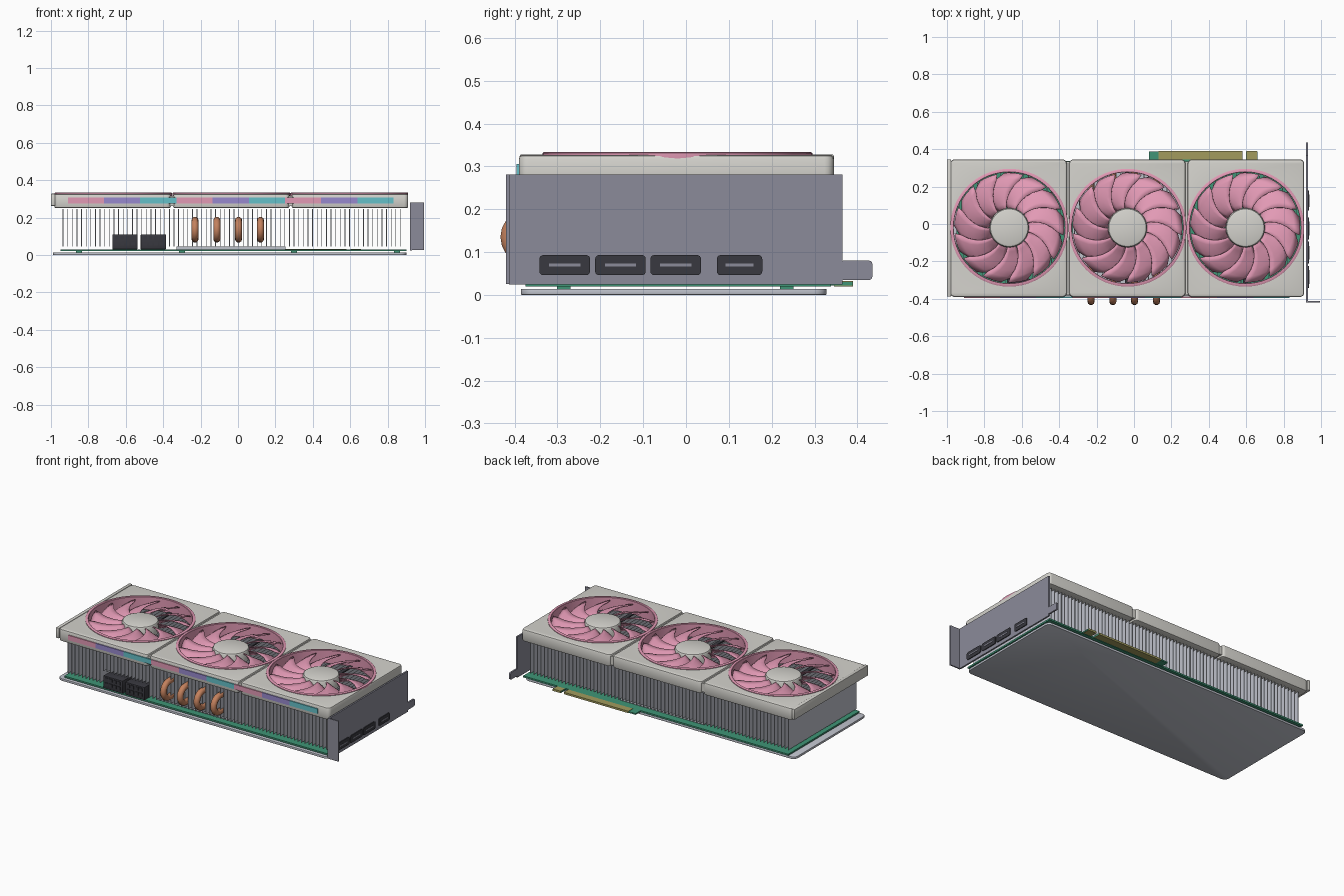
import bpy, bmesh, math
from mathutils import Matrix, Vector

if "Cube" in bpy.data.objects:
    bpy.data.objects.remove(bpy.data.objects["Cube"])


def material(name, r, g, b):
    m = bpy.data.materials.new(name)
    m.use_nodes = True
    m.diffuse_color = (r, g, b, 1)
    m.node_tree.nodes["Principled BSDF"].inputs["Base Color"].default_value = (r, g, b, 1)
    return m


WHITE = material("warm white", .66, .65, .61)
PINK = material("pink", .76, .32, .46)
PURPLE = material("lavender", .31, .25, .61)
TEAL = material("teal", .13, .53, .58)
GREEN = material("board green", .05, .30, .18)
GOLD = material("contact gold", .36, .33, .11)
COPPER = material("copper", .55, .22, .11)
GREY = material("bracket grey", .26, .26, .32)
SILVER = material("silver", .52, .54, .60)
DARK = material("charcoal", .04, .04, .05)


def finish(name, bm, mat, smooth=False):
    bmesh.ops.recalc_face_normals(bm, faces=bm.faces[:])
    me = bpy.data.meshes.new(name)
    bm.to_mesh(me)
    bm.free()
    ob = bpy.data.objects.new(name, me)
    bpy.context.collection.objects.link(ob)
    me.materials.append(mat)
    if smooth:
        bpy.ops.object.select_all(action="DESELECT")
        ob.select_set(True)
        bpy.context.view_layer.objects.active = ob
        bpy.ops.object.shade_smooth_by_angle(angle=math.radians(35))
    return ob


def add_box(bm, x, y, z):
    mid = [(a + b) / 2 for a, b in (x, y, z)]
    size = [b - a for a, b in (x, y, z)]
    mat = Matrix.Translation(mid) @ Matrix.Diagonal((*size, 1))
    bmesh.ops.create_cube(bm, size=1, matrix=mat)


def box(name, x, y, z, mat, corner=0, axis=2, edge=0):
    """Box with optional rounded corners about one axis and softened edges."""
    bm = bmesh.new()
    add_box(bm, x, y, z)
    if corner:
        along = [e for e in bm.edges
                 if abs((e.verts[0].co - e.verts[1].co).normalized()[axis]) > .9]
        bmesh.ops.bevel(bm, geom=along, offset=corner, segments=4, profile=.5, affect="EDGES")
    if edge:
        sharp = [e for e in bm.edges if e.calc_face_angle(0) > .9]
        bmesh.ops.bevel(bm, geom=sharp, offset=edge, segments=2, profile=.5, affect="EDGES")
    return finish(name, bm, mat, bool(corner or edge))


def lathe(name, profile, centre, mat, steps=64):
    """Revolve a closed or axis-ended profile of (radius, z) points."""
    bm = bmesh.new()
    vs = [bm.verts.new((r, 0, z)) for r, z in profile]
    edges = [bm.edges.new(p) for p in zip(vs, vs[1:])]
    bmesh.ops.spin(bm, geom=vs + edges, cent=(0, 0, 0), axis=(0, 0, 1),
                   angle=math.tau, steps=steps)
    bmesh.ops.remove_doubles(bm, verts=bm.verts[:], dist=1e-4)
    bmesh.ops.translate(bm, verts=bm.verts[:], vec=centre)
    return finish(name, bm, mat, True)


def fan_blades(name, centre, count=13, rows=7):
    """Pitched, swept petals around the hub."""
    bm = bmesh.new()
    for k in range(count):
        grid = []
        for i in range(rows):
            t = i / (rows - 1)
            r = .095 + .198 * t
            sweep = -.55 * t * t + .1 * t
            width = .20 + .10 * math.sin(math.pi * min(1, t * .85))
            if i == rows - 1:
                width *= .7
            row = []
            for j in range(5):
                s = j / 2 - 1
                a = math.tau * k / count + sweep + s * width
                z = .297 - .024 * s - .006 * s * s
                row.append(bm.verts.new((r * math.cos(a), r * math.sin(a), z)))
            grid.append(row)
        for lo, hi in zip(grid, grid[1:]):
            for j in range(4):
                bm.faces.new((lo[j], lo[j + 1], hi[j + 1], hi[j]))
    bmesh.ops.translate(bm, verts=bm.verts[:], vec=centre)
    ob = finish(name, bm, PINK, True)
    thick = ob.modifiers.new("thickness", "SOLIDIFY")
    thick.thickness = .005
    thick.offset = 0
    return ob


# Backplate, standoffs and circuit board
box("backplate", (-.99, .9), (-.385, .328), (0, .014), SILVER, corner=.03, edge=.002)
box("circuit_board", (-.95, .9), (-.375, .338), (.02, .03), GREEN)
for x in (-.85, -.3, .3, .85):
    for y in (-.285, .235):
        box("standoff", (x - .016, x + .016), (y - .016, y + .016), (.012, .022), GREEN)

# Edge connector with gold contacts
box("edge_connector", (.08, .58), (.33, .388), (.022, .03), GREEN)
box("edge_connector_short", (.6, .66), (.33, .388), (.022, .03), GREEN)
for x in ((.13, .58), (.602, .658)):
    box("gold_contacts", x, (.345, .39), (.02, .032), GOLD)

# Heatsink: cold plate and fin stack
box("cold_plate", (-.33, .255), (-.33, .29), (.03, .045), SILVER)
bm = bmesh.new()
for i in range(74):
    x = -.935 + i * .0247
    front = -.285 if -.69 < x < -.37 else -.36
    add_box(bm, (x - .002, x + .002), (front, .315), (.045, .245))
    if front > -.3:
        add_box(bm, (x - .002, x + .002), (-.36, front), (.125, .245))
finish("heatsink_fins", bm, SILVER)

# Heat pipes: a bend at the front with two legs running back through the fins
for x in (-.23, -.113, .003, .12):
    cu = bpy.data.curves.new("heat_pipe", "CURVE")
    cu.dimensions = "3D"
    cu.bevel_depth = .019
    cu.bevel_resolution = 3
    cu.use_fill_caps = True
    bend = [(x, -.362 - .053 * math.cos(a), .135 + .05 * math.sin(a))
            for a in (math.pi * (i / 10 - .5) for i in range(11))]
    points = [(x, .28, .085)] + bend + [(x, .28, .185)]
    sp = cu.splines.new("POLY")
    sp.points.add(len(points) - 1)
    for p, co in zip(sp.points, points):
        p.co = (*co, 1)
    sp.use_smooth = True
    cu.materials.append(COPPER)
    bpy.context.collection.objects.link(bpy.data.objects.new("heat_pipe", cu))

# Power sockets with rows of pin holes shown as raised frames
for x0 in (-.672, -.52):
    box("power_socket", (x0, x0 + .135), (-.383, -.295), (.03, .11), DARK, edge=.003)
    for i in range(4):
        for z in (.05, .082):
            x = x0 + .014 + i * .029
            box("socket_pin", (x, x + .02), (-.387, -.38), (z, z + .02), DARK)

# Shroud panels with fan openings, and the fans
for x, lo, hi in ((-.667, -.982, -.359), (-.035, -.347, .275), (.595, .287, .91)):
    panel = box("shroud_panel", (lo, hi), (-.39, .345), (.25, .327), WHITE,
                corner=.022, edge=.01)
    bm = bmesh.new()
    bmesh.ops.create_cone(bm, cap_ends=True, segments=64, radius1=.302, radius2=.302,
                          depth=.4, matrix=Matrix.Translation((x, -.02, .29)))
    cutter = finish("opening_cutter", bm, WHITE)
    cutter.hide_render = True
    cut = panel.modifiers.new("opening", "BOOLEAN")
    cut.object = cutter
    cut.solver = "EXACT"
    bpy.context.view_layer.objects.active = panel
    bpy.ops.object.modifier_apply(modifier="opening")
    bpy.data.objects.remove(cutter)
    centre = Vector((x, -.02, 0))
    lathe("fan_ring", [(.297, .25), (.297, .331), (.299, .333), (.312, .333),
                       (.315, .331), (.315, .322), (.304, .25), (.297, .25)], centre, PINK)
    lathe("fan_hub", [(0, .328), (.09, .327), (.1, .323), (.105, .315),
                      (.105, .255), (0, .255)], centre, WHITE, 48)
    fan_blades("fan_blades", centre)
    # Motor support arms behind each fan
    for side in (-1, 1):
        box("motor_arm", (x - .012, x + .012), sorted((-.02 + side * .09, -.02 + side * .3)),
            (.25, .258), DARK)

# Recessed bridges between panels and the end lip
for x in (-.353, .281):
    box("panel_bridge", (x - .012, x + .012), (-.38, .335), (.262, .316), WHITE)
box("end_lip", (-1, -.978), (-.388, .345), (.262, .328), WHITE, edge=.004)

# Light strip along the front edge
STEP = .1935
for i in range(9):
    x = -.91 + i * STEP
    box("light_strip", (x, x + STEP), (-.396, -.388), (.275, .306), (PINK, PURPLE, TEAL)[i % 3])

# Mounting bracket with flange, foot tab and display sockets
box("bracket", (.92, .93), (-.413, .365), (.024, .281), GREY)
box("bracket_flange", (.92, .995), (-.42, -.412), (.026, .281), GREY)
box("bracket_tab", (.92, .93), (.36, .435), (.035, .08), GREY, corner=.008, axis=0)
for y, w in ((-.283, .059), (-.153, .059), (-.024, .059), (.125, .053)):
    box("display_socket", (.925, .935), (y - w, y + w), (.046, .093), DARK, corner=.009, axis=0)
    box("socket_tongue", (.93, .937), (y - w * .62, y + w * .62), (.066, .073), GREY)
